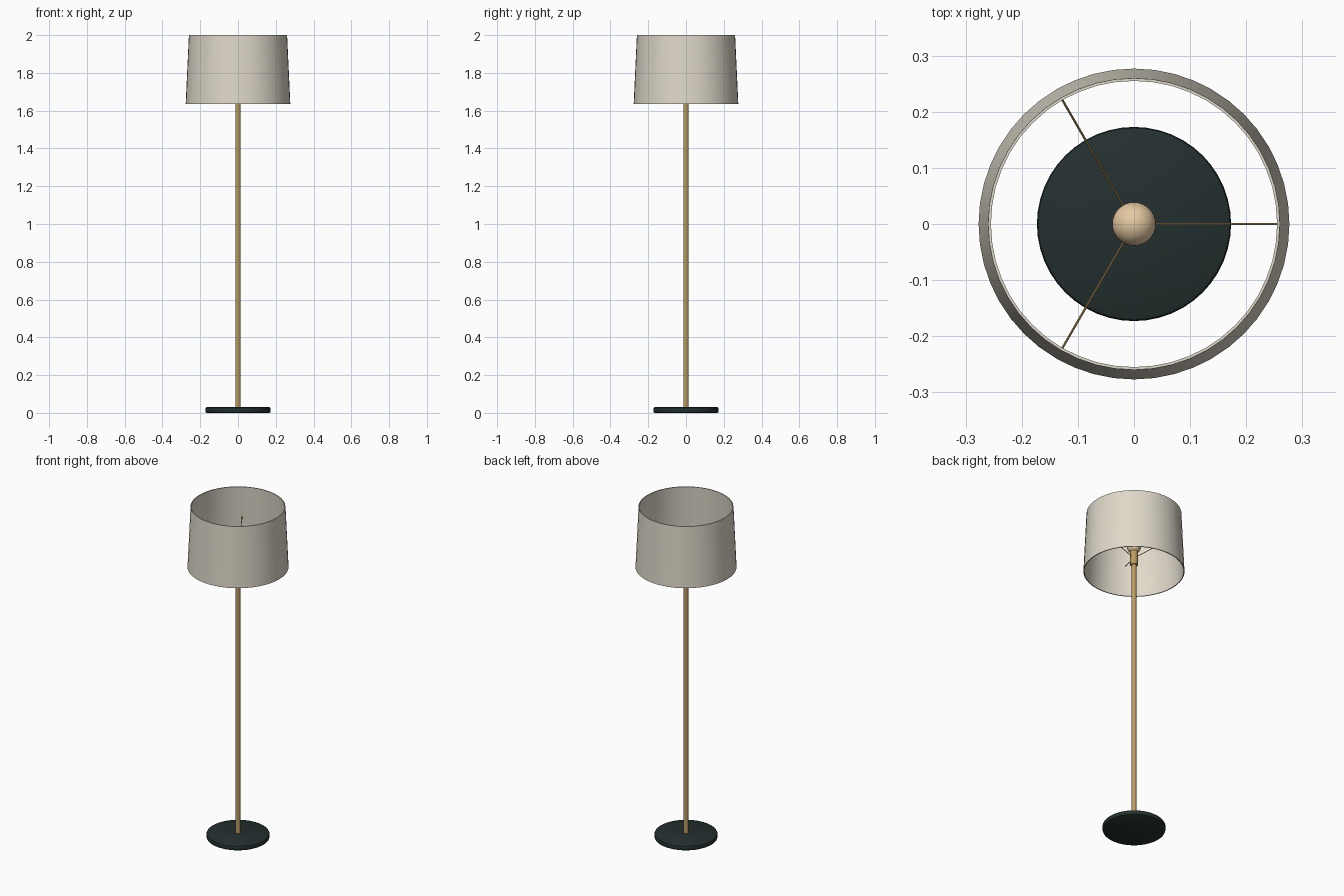
import bpy, math
from mathutils import Vector

if "Cube" in bpy.data.objects:
    bpy.data.objects.remove(bpy.data.objects["Cube"])


def material(name, rgb):
    m = bpy.data.materials.new(name)
    m.diffuse_color = (*rgb, 1)
    m.use_nodes = True
    m.node_tree.nodes["Principled BSDF"].inputs["Base Color"].default_value = m.diffuse_color
    return m


DARK = material("dark green metal", (0.018, 0.029, 0.029))
BRASS = material("brass", (0.50, 0.33, 0.12))
LINEN = material("linen", (0.74, 0.69, 0.59))
GLOW = material("warm bulb", (0.78, 0.58, 0.36))


def lathe(name, profile, mat, sides=48, closed=False):
    """Spin (radius, z) points around the z axis."""
    n = len(profile)
    verts = [(r * math.cos(2 * math.pi * i / sides), r * math.sin(2 * math.pi * i / sides), z)
             for i in range(sides) for r, z in profile]
    faces = []
    for i in range(sides):
        a, b = i * n, (i + 1) % sides * n
        for k in range(n if closed else n - 1):
            j = (k + 1) % n
            faces.append((a + k, b + k, b + j, a + j))
    if not closed:  # flat end caps
        faces.append([i * n for i in reversed(range(sides))])
        faces.append([i * n + n - 1 for i in range(sides)])
    me = bpy.data.meshes.new(name)
    me.from_pydata(verts, [], faces)
    me.materials.append(mat)
    ob = bpy.data.objects.new(name, me)
    bpy.context.collection.objects.link(ob)
    smooth(ob)
    return ob


def smooth(ob):
    bpy.ops.object.select_all(action='DESELECT')
    ob.select_set(True)
    bpy.context.view_layer.objects.active = ob
    bpy.ops.object.shade_smooth_by_angle(angle=math.radians(35))


# Weighted base disc with softened rims
lathe("base", [(0.166, 0), (0.171, 0.003), (0.173, 0.008), (0.173, 0.022),
               (0.171, 0.027), (0.166, 0.03)], DARK)

# Pole and bulb socket
lathe("pole", [(0.0135, 0.028), (0.0135, 1.69)], BRASS, 24)
lathe("socket", [(0.021, 1.675), (0.021, 1.765)], BRASS, 24)

# Bulb
bpy.ops.mesh.primitive_uv_sphere_add(segments=32, ring_count=16, radius=0.039, location=(0, 0, 1.792))
bulb = bpy.context.object
bulb.name = "bulb"
bulb.data.materials.append(GLOW)
smooth(bulb)

# Tapered drum shade with a thin wall, open at both ends
lathe("shade", [(0.277, 1.635), (0.260, 2.0), (0.255, 2.0), (0.272, 1.635)], LINEN, 48, closed=True)

# Three sloping arms holding the shade
for i in range(3):
    t = i * 2 * math.pi / 3
    start = Vector((0, 0, 1.72))
    end = Vector((0.265 * math.cos(t), 0.265 * math.sin(t), 1.82))
    d = end - start
    bpy.ops.mesh.primitive_cylinder_add(vertices=8, radius=0.002, depth=d.length,
                                        location=(start + end) / 2,
                                        rotation=d.to_track_quat('Z', 'Y').to_euler())
    arm = bpy.context.object
    arm.name = f"shade_arm_{i + 1}"
    arm.data.materials.append(BRASS)
    smooth(arm)
